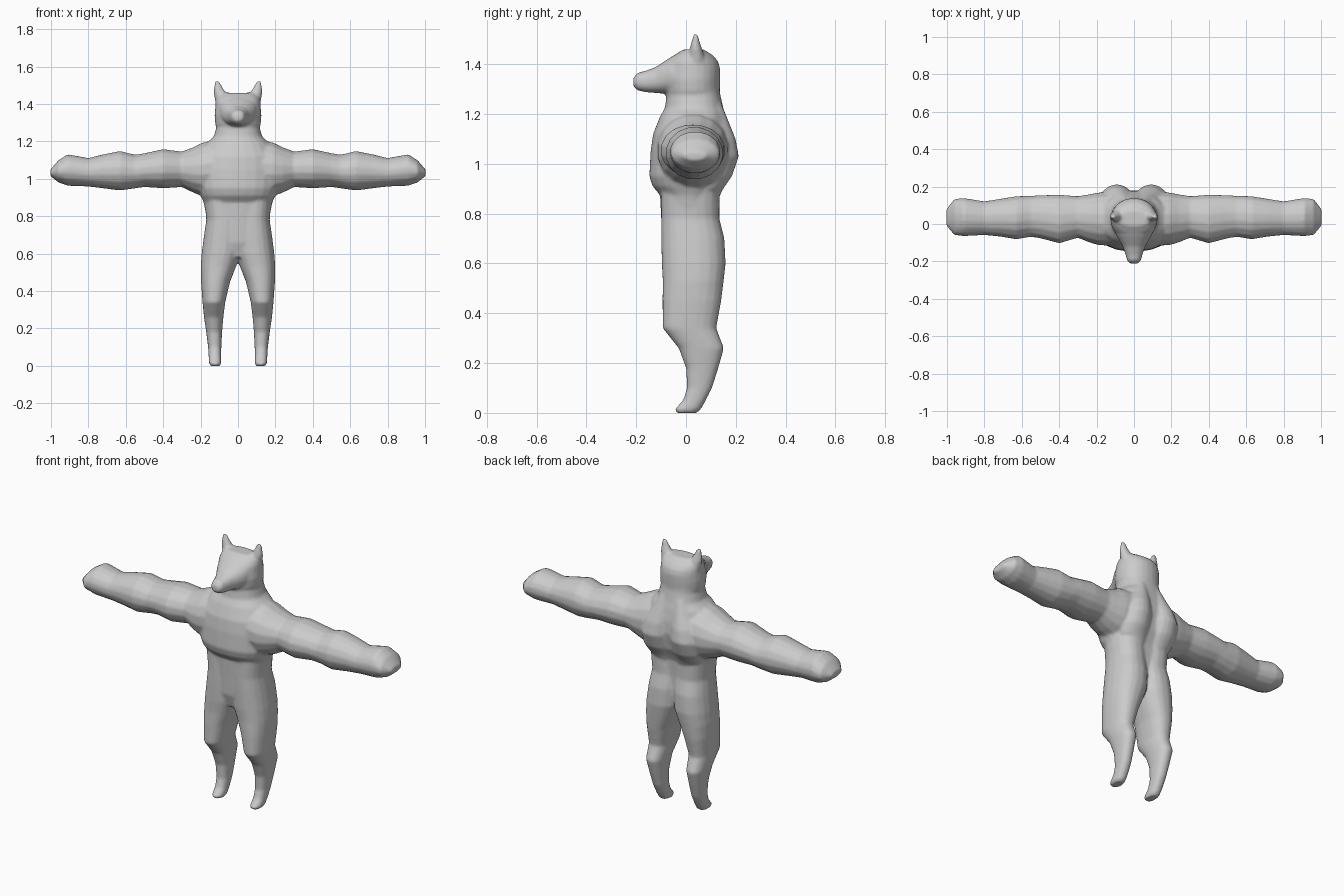
import bpy, bmesh, math
from mathutils import Vector

parts = []


def loft(name, axis, rows, sides=20, power=2.3, flip=1):
    """Skin rounded rings; a row is (position, u_min, u_max, v_min, v_max).
    axis z: u=x v=y, axis x: u=y v=z, axis y: u=x v=z. flip=-1 mirrors x."""
    bm = bmesh.new()
    rings = []
    for p, u0, u1, v0, v1 in rows:
        ring = []
        for i in range(sides):
            t = 2 * math.pi * (i + 0.5) / sides
            c, s = math.cos(t), math.sin(t)
            u = (u0 + u1) / 2 + (u1 - u0) / 2 * math.copysign(abs(c) ** (2 / power), c)
            v = (v0 + v1) / 2 + (v1 - v0) / 2 * math.copysign(abs(s) ** (2 / power), s)
            co = {'z': (u, v, p), 'x': (p, u, v), 'y': (u, p, v)}[axis]
            ring.append(bm.verts.new((co[0] * flip, co[1], co[2])))
        rings.append(ring)
    for a, b in zip(rings, rings[1:]):
        for i in range(sides):
            j = (i + 1) % sides
            bm.faces.new((a[i], a[j], b[j], b[i]))
    bm.faces.new(rings[0])
    bm.faces.new(rings[-1])
    bmesh.ops.recalc_face_normals(bm, faces=bm.faces[:])
    mesh = bpy.data.meshes.new(name)
    bm.to_mesh(mesh)
    bm.free()
    ob = bpy.data.objects.new(name, mesh)
    bpy.context.collection.objects.link(ob)
    parts.append(ob)
    return ob


# torso and neck
loft("torso", 'z', [
    (0.58, -0.10, 0.10, -0.07, 0.09), (0.66, -0.16, 0.16, -0.095, 0.12),
    (0.78, -0.165, 0.165, -0.10, 0.12), (0.875, -0.185, 0.185, -0.105, 0.125),
    (0.91, -0.20, 0.20, -0.135, 0.14), (0.95, -0.215, 0.215, -0.148, 0.16),
    (1.05, -0.22, 0.22, -0.143, 0.18), (1.12, -0.21, 0.21, -0.133, 0.175),
    (1.19, -0.17, 0.17, -0.105, 0.16), (1.225, -0.13, 0.13, -0.085, 0.15),
    (1.28, -0.115, 0.115, -0.078, 0.138), (1.34, -0.115, 0.115, -0.06, 0.13)], 24)

# skull
loft("head", 'z', [
    (1.25, -0.10, 0.10, -0.075, 0.135), (1.29, -0.122, 0.122, -0.085, 0.136),
    (1.34, -0.126, 0.126, -0.09, 0.138), (1.38, -0.122, 0.122, -0.085, 0.138),
    (1.41, -0.12, 0.12, -0.075, 0.13), (1.435, -0.112, 0.112, -0.05, 0.11),
    (1.46, -0.09, 0.09, -0.01, 0.07)], 24, 2.1)

# tapering muzzle
loft("muzzle", 'y', [
    (0.0, -0.11, 0.11, 1.28, 1.45), (-0.06, -0.095, 0.095, 1.28, 1.43),
    (-0.12, -0.06, 0.06, 1.284, 1.39), (-0.165, -0.045, 0.045, 1.288, 1.373),
    (-0.195, -0.037, 0.037, 1.295, 1.366), (-0.212, -0.022, 0.022, 1.31, 1.345)])

for side in (1, -1):
    # leg with bent hock and small paw, reaching up into the hip
    loft("leg", 'z', [
        (0.0, 0.095, 0.148, -0.04, 0.045), (0.015, 0.09, 0.155, -0.045, 0.06),
        (0.05, 0.09, 0.157, -0.012, 0.08), (0.10, 0.089, 0.16, 0.004, 0.105),
        (0.18, 0.085, 0.17, 0.0, 0.13), (0.26, 0.078, 0.182, -0.03, 0.153),
        (0.34, 0.068, 0.19, -0.094, 0.122), (0.45, 0.042, 0.198, -0.095, 0.142),
        (0.53, 0.01, 0.2, -0.094, 0.152), (0.60, -0.015, 0.195, -0.098, 0.16),
        (0.70, -0.02, 0.182, -0.10, 0.155), (0.78, -0.02, 0.17, -0.10, 0.135),
        (0.89, -0.01, 0.18, -0.10, 0.135), (0.95, 0.0, 0.19, -0.09, 0.14)],
        flip=side)
    # muscular arm ending in a rounded fist
    loft("arm", 'x', [
        (0.08, -0.12, 0.175, 0.91, 1.22), (0.19, -0.115, 0.17, 0.905, 1.195),
        (0.24, -0.10, 0.16, 0.925, 1.17), (0.30, -0.075, 0.15, 0.955, 1.147),
        (0.40, -0.105, 0.158, 0.948, 1.16), (0.50, -0.078, 0.155, 0.955, 1.138),
        (0.55, -0.07, 0.152, 0.948, 1.13), (0.63, -0.083, 0.15, 0.936, 1.15),
        (0.72, -0.068, 0.135, 0.948, 1.132), (0.80, -0.06, 0.122, 0.958, 1.112),
        (0.91, -0.066, 0.14, 0.962, 1.132), (0.96, -0.06, 0.135, 0.98, 1.10),
        (1.003, -0.01, 0.08, 1.015, 1.05)], 16, 2.0, side)
    # shoulder-blade bulge beside the spine groove
    loft("shoulder_blade", 'z', [
        (0.84, 0.02, 0.10, 0.06, 0.12), (0.90, 0.0, 0.17, 0.03, 0.15),
        (0.95, -0.005, 0.19, 0.0, 0.185), (1.03, -0.005, 0.19, 0.0, 0.213),
        (1.10, -0.005, 0.17, 0.0, 0.20), (1.17, -0.005, 0.13, 0.0, 0.172),
        (1.25, 0.0, 0.09, 0.0, 0.14)], 20, 2.0, side)
    # pointed ear leaning outward
    loft("ear", 'z', [
        (1.41, 0.04, 0.122, 0.01, 0.08), (1.455, 0.06, 0.13, 0.012, 0.068),
        (1.485, 0.08, 0.129, 0.02, 0.057), (1.51, 0.093, 0.127, 0.028, 0.05),
        (1.523, 0.1, 0.122, 0.03, 0.046)], 12, 2.0, side)

# fuse everything into one smooth skin
bpy.ops.object.select_all(action='DESELECT')
for ob in parts:
    ob.select_set(True)
body = parts[0]
bpy.context.view_layer.objects.active = body
bpy.ops.object.join()
body.name = "animal_body"
remesh = body.modifiers.new("fuse", 'REMESH')
remesh.mode = 'VOXEL'
remesh.voxel_size = 0.008
smooth = body.modifiers.new("soften", 'SMOOTH')
smooth.factor = 0.5
smooth.iterations = 5
bpy.ops.object.modifier_apply(modifier="fuse")
bpy.ops.object.modifier_apply(modifier="soften")
bpy.ops.object.shade_smooth()
